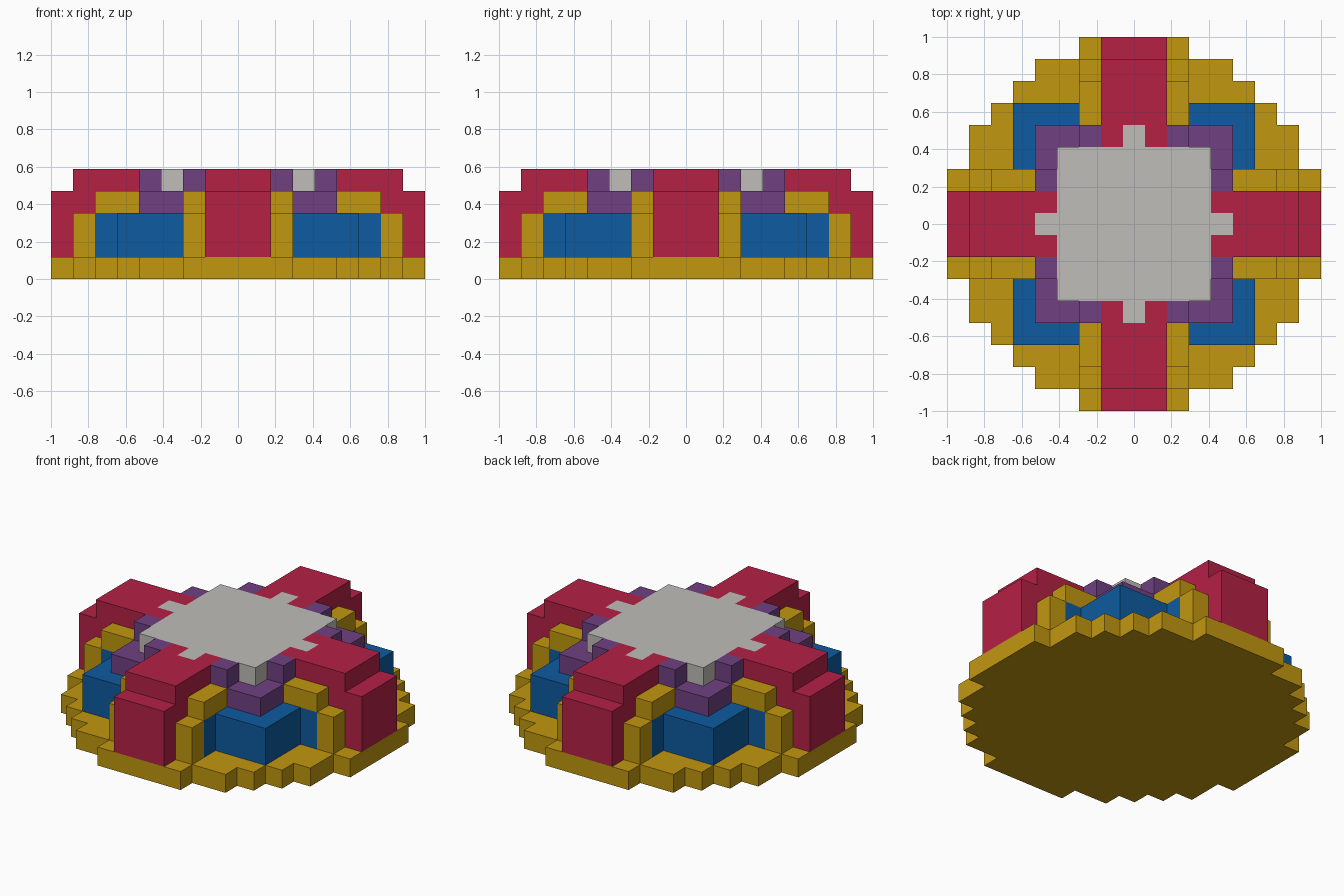
import bpy, bmesh
from mathutils import Matrix, Vector
from math import pi

if "Cube" in bpy.data.objects:
    bpy.data.objects.remove(bpy.data.objects["Cube"])

U = 2 / 17  # one block


def material(name, rgb):
    m = bpy.data.materials.new(name)
    m.use_nodes = True
    color = (*rgb, 1)
    m.diffuse_color = color
    m.node_tree.nodes["Principled BSDF"].inputs["Base Color"].default_value = color
    return m


GOLD = material("gold", (0.54, 0.31, 0.005))
RED = material("crimson", (0.46, 0.015, 0.06))
BLUE = material("blue", (0.004, 0.105, 0.35))
PURPLE = material("purple", (0.16, 0.052, 0.225))
GREY = material("light_grey", (0.52, 0.51, 0.48))


def prism(bm, outline, lo, hi, upright=False):
    """Extrude a plan outline along z, or an upright (x, z) outline along y."""
    place = (lambda p, t: Vector((p[0], t, p[1]))) if upright else (lambda p, t: Vector((*p, t)))
    face = bm.faces.new([bm.verts.new(place(p, lo) * U) for p in outline])
    top = bmesh.ops.extrude_face_region(bm, geom=[face])["geom"]
    shift = place((0, 0), hi - lo) * U
    bmesh.ops.translate(bm, verts=[g for g in top if isinstance(g, bmesh.types.BMVert)], vec=shift)


def rect(x0, x1, y0, y1):
    return [(x0, y0), (x1, y0), (x1, y1), (x0, y1)]


def build(name, mat, prisms, quarters=True):
    """Make one part from prisms, repeated on all four sides if asked."""
    for i in range(4 if quarters else 1):
        bm = bmesh.new()
        for p in prisms:
            prism(bm, *p)
        bmesh.ops.rotate(bm, verts=bm.verts, matrix=Matrix.Rotation(i * pi / 2, 3, "Z"))
        bmesh.ops.recalc_face_normals(bm, faces=bm.faces)
        label = f"{name}_{i + 1}" if quarters else name
        mesh = bpy.data.meshes.new(label)
        bm.to_mesh(mesh)
        bm.free()
        mesh.materials.append(mat)
        bpy.context.collection.objects.link(bpy.data.objects.new(label, mesh))


def four_way(corner):
    """Turn a first-quadrant run of points into a closed symmetric outline."""
    out = []
    for _ in range(4):
        out += corner
        corner = [(-y, x) for x, y in corner]
    return out


# Stepped round base
steps = [(8.5, 2.5), (7.5, 4.5), (6.5, 5.5), (5.5, 6.5), (4.5, 7.5), (2.5, 8.5)]
rim = []
for (x, y), (nx, _) in zip(steps, steps[1:] + [(None, None)]):
    rim.append((x, y))
    if nx is not None:
        rim.append((nx, y))
build("base", GOLD, [(four_way(rim), 0, 1)], quarters=False)

# Crossing arms: stepped side profile, with blocks beside the centre tab
arm = [(1.5, 1), (8.5, 1), (8.5, 4), (7.5, 4), (7.5, 5), (4.5, 5), (4.5, 4), (1.5, 4)]
build("arm", RED, [(arm, -1.5, 1.5, True)]
      + [(rect(3.5, 4.5, *sorted((s * 0.5, s * 1.5))), 4, 5) for s in (-1, 1)])

# Gold frames along both flanks of each arm
build("arm_frame", GOLD, [(rect(x0, x1, *sorted((s * 1.5, s * 2.5))), z0, z1)
                          for s in (-1, 1)
                          for x0, x1, z0, z1 in ((6.5, 7.5, 1, 3), (4.5, 6.5, 3, 4))])

# Blue corner blocks with wings reaching under the frames
corner = [(1.5, 1.5), (6.5, 1.5), (6.5, 2.5), (5.5, 2.5),
          (5.5, 5.5), (2.5, 5.5), (2.5, 6.5), (1.5, 6.5)]
build("corner_block", BLUE, [(corner, 1, 3)])

# Purple shoulders with two posts each
build("shoulder", PURPLE, [(rect(1.5, 4.5, 1.5, 4.5), 3, 4),
                           (rect(3.5, 4.5, 1.5, 2.5), 4, 5),
                           (rect(1.5, 2.5, 3.5, 4.5), 4, 5)])

# Grey centre plate with a tab on each side
tab = [(3.5, -0.5), (4.5, -0.5), (4.5, 0.5), (3.5, 0.5), (3.5, 3.5)]
build("centre_plate", GREY, [(four_way(tab), 4, 5)], quarters=False)
